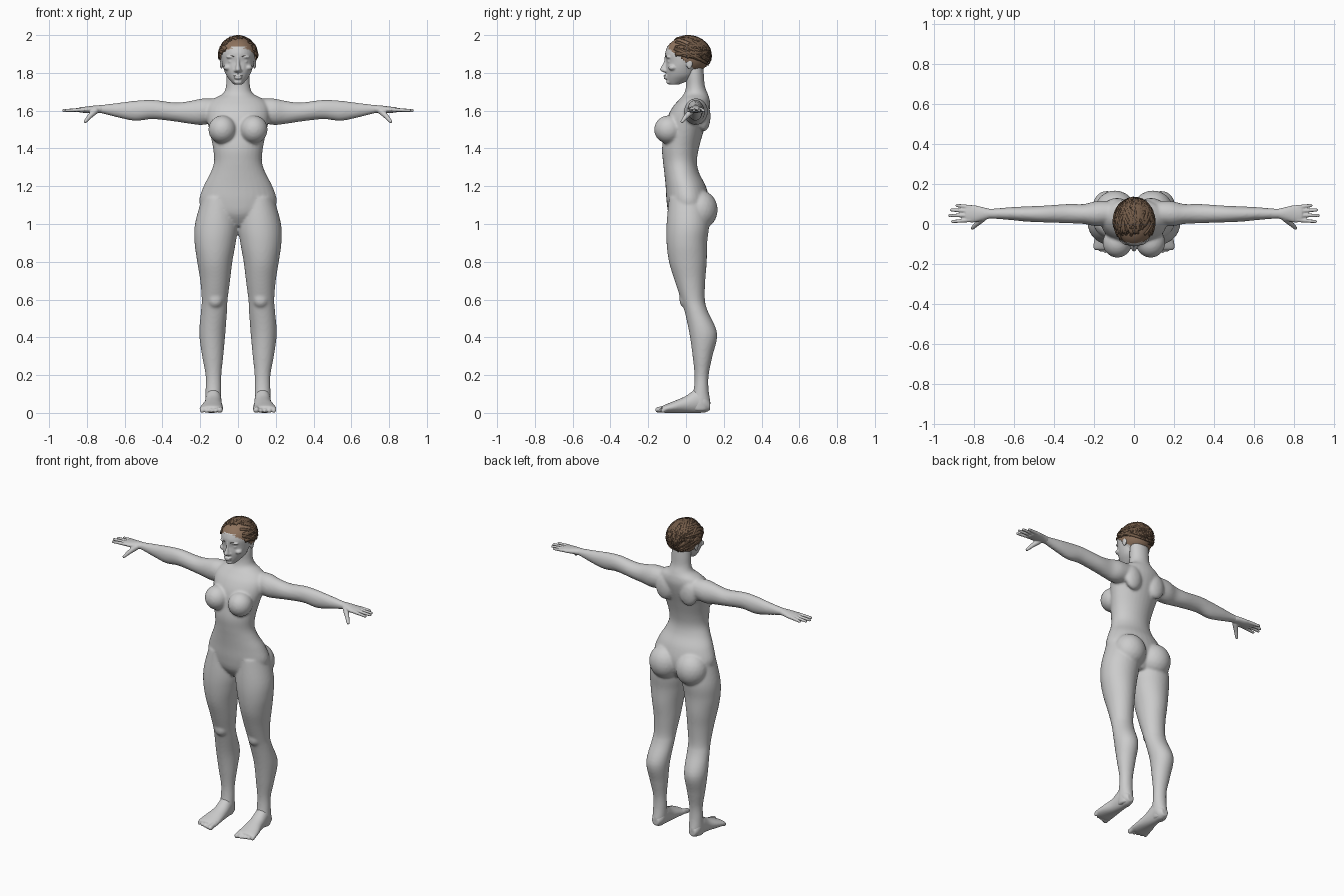
import bpy, bmesh, math, random
from mathutils import Vector, Matrix

if "Cube" in bpy.data.objects:
    bpy.data.objects.remove(bpy.data.objects["Cube"])
random.seed(4)


def material(name, rgb):
    m = bpy.data.materials.new(name)
    m.use_nodes = True
    col = (*rgb, 1)
    m.diffuse_color = col
    m.node_tree.nodes["Principled BSDF"].inputs["Base Color"].default_value = col
    return m


GREY = material("body grey", (.6, .6, .6))
SCALP = material("scalp brown", (.27, .17, .11))
HAIR = material("hair brown", (.17, .105, .065))
LASH = material("lash dark grey", (.12, .11, .1))
AXES = {"x": lambda t, a, b: (t, a, b),
        "y": lambda t, a, b: (a, t, b),
        "z": lambda t, a, b: (a, b, t)}


def spline(rows, steps=5):
    """Catmull-Rom through rows of numbers."""
    pts = [rows[0], *rows, rows[-1]]
    out = []
    for p, q, r, s in zip(pts, pts[1:], pts[2:], pts[3:]):
        for k in range(steps):
            t = k / steps
            out.append([b + .5 * t * (c - a + t * (2*a - 5*b + 4*c - d + t * (3*(b - c) + d - a)))
                        for a, b, c, d in zip(p, q, r, s)])
    return out + [list(rows[-1])]


def loft(bm, rows, axis="z", side=1, n=32):
    """Skin oval sections given as (position, a min, a max, b min, b max)."""
    rings = []
    for t, a0, a1, b0, b1 in spline(rows):
        ring = []
        for i in range(n):
            u = math.tau * i / n
            x, y, z = AXES[axis](t, (a0 + a1) / 2 + (a1 - a0) / 2 * math.cos(u),
                                 (b0 + b1) / 2 + (b1 - b0) / 2 * math.sin(u))
            ring.append(bm.verts.new((x * side, y, z)))
        rings.append(ring)
    for r, s in zip(rings, rings[1:]):
        for i in range(n):
            j = (i + 1) % n
            bm.faces.new((r[i], r[j], s[j], s[i]))
    bm.faces.new(rings[0])
    bm.faces.new(rings[-1])


def both(rows, bm, axis="z"):
    for side in (1, -1):
        loft(bm, rows, axis, side)


def centred(rows):
    return [(z, -w, w, y0, y1) for z, w, y0, y1 in rows]


def blob(bm, c, r, side=1):
    m = Matrix.Translation((c[0] * side, c[1], c[2])) @ Matrix.Diagonal((*r, 1))
    bmesh.ops.create_icosphere(bm, subdivisions=3, radius=1, matrix=m)


def pair(bm, c, r):
    for side in (1, -1):
        blob(bm, c, r, side)


def digit(bm, p, q, r0, r1, side, n=10):
    """Finger or toe as a chain of tapering balls."""
    for i in range(n):
        r = r0 + (r1 - r0) * i / (n - 1)
        blob(bm, Vector(p).lerp(Vector(q), i / (n - 1)), (r, r, r), side)


def finish(bm, name, mat, voxel=None, smooth=4):
    bmesh.ops.recalc_face_normals(bm, faces=bm.faces)
    for f in bm.faces:
        f.smooth = True
    me = bpy.data.meshes.new(name)
    bm.to_mesh(me)
    bm.free()
    me.materials.append(mat)
    ob = bpy.data.objects.new(name, me)
    bpy.context.collection.objects.link(ob)
    if voxel:
        rm = ob.modifiers.new("fuse", "REMESH")
        rm.mode, rm.voxel_size, rm.use_smooth_shade = "VOXEL", voxel, True
        sm = ob.modifiers.new("soften", "SMOOTH")
        sm.factor, sm.iterations = .5, smooth
    return ob


# Trunk, legs and arms fused into one body
bm = bmesh.new()
loft(bm, centred([
    (.99, .05, -.05, .08), (1.05, .17, -.09, .115), (1.12, .205, -.103, .125),
    (1.2, .182, -.108, .105), (1.27, .146, -.115, .07), (1.33, .127, -.122, .058),
    (1.4, .132, -.127, .068), (1.48, .148, -.115, .09), (1.56, .165, -.1, .115),
    (1.62, .165, -.07, .128), (1.66, .135, -.035, .125), (1.69, .08, -.01, .115),
    (1.73, .064, 0, .1), (1.79, .062, 0, .095), (1.85, .06, .01, .09)]))
both([(1.14, .02, .19, -.09, .11), (1, 0, .228, -.103, .122), (.9, .012, .23, -.103, .112),
      (.8, .03, .216, -.09, .11), (.7, .042, .2, -.06, .102), (.6, .055, .192, -.027, .1),
      (.54, .058, .196, -.008, .115), (.42, .067, .205, .018, .165), (.3, .078, .19, .035, .14),
      (.2, .088, .172, .045, .12), (.12, .088, .172, .04, .12), (.05, .09, .173, .02, .13),
      (.01, .1, .168, .03, .12)], bm)
both([(.07, .01, .11, 1.55, 1.66), (.18, -.01, .115, 1.525, 1.665), (.25, 0, .1, 1.53, 1.652),
      (.33, .004, .1, 1.542, 1.643), (.45, .008, .092, 1.555, 1.657), (.54, .012, .088, 1.546, 1.653),
      (.62, .02, .084, 1.56, 1.643), (.72, .027, .076, 1.585, 1.631), (.76, .025, .08, 1.59, 1.628)],
     bm, "x")
pair(bm, (.083, -.093, 1.5), (.074, .076, .075))
pair(bm, (.095, .073, 1.075), (.1, .095, .105))
pair(bm, (.12, -.005, .6), (.04, .03, .045))
pair(bm, (.085, .095, 1.57), (.06, .035, .08))
finish(bm, "body", GREY, .0075, 6)

# Feet with toes
bm = bmesh.new()
both([(.128, .11, .155, .015, .06), (.1, .092, .17, .002, .11), (.06, .088, .173, 0, .13),
      (0, .085, .178, 0, .09), (-.06, .08, .195, 0, .064), (-.11, .078, .204, 0, .044),
      (-.128, .085, .2, .004, .034)], bm, "y")
for side in (1, -1):
    for i in range(5):
        x, tip = .096 + .0235 * i, -.147 + .0065 * i
        r = .016 if i == 0 else .0115
        digit(bm, (x, -.1, .026), (x, tip, r), r, r, side, 5)
finish(bm, "feet", GREY, .005, 3)

# Hands with four fingers and a thumb
bm = bmesh.new()
both([(.72, .028, .075, 1.587, 1.63), (.76, .018, .085, 1.589, 1.627), (.8, .008, .094, 1.588, 1.622),
      (.835, .01, .094, 1.59, 1.618), (.845, .018, .088, 1.594, 1.614)], bm, "x")
for side in (1, -1):
    for y, y2, tip in ((.084, .093, .885), (.064, .07, .912), (.043, .043, .922), (.02, .012, .908)):
        digit(bm, (.82, y, 1.605), (tip, y2, 1.601), .0115, .0085, side)
    digit(bm, (.755, .03, 1.6), (.785, .002, 1.57), .018, .013, side)
    digit(bm, (.785, .002, 1.57), (.808, -.02, 1.543), .013, .009, side)
finish(bm, "hands", GREY, .004, 3)

# Head with face and ears
bm = bmesh.new()
blob(bm, (0, .005, 1.89), (.092, .113, .1))
loft(bm, centred([
    (1.738, .022, -.086, -.04), (1.758, .04, -.1, .01), (1.785, .061, -.104, .045),
    (1.82, .076, -.107, .06), (1.86, .086, -.105, .08), (1.9, .088, -.111, .09),
    (1.94, .08, -.1, .08)]))
loft(bm, centred([
    (1.802, .013, -.118, -.08), (1.815, .017, -.138, -.08), (1.835, .012, -.13, -.08),
    (1.86, .009, -.117, -.08), (1.89, .012, -.112, -.08)]))
pair(bm, (.013, -.108, 1.812), (.009, .012, .008))
blob(bm, (0, -.108, 1.785), (.026, .012, .006))
blob(bm, (0, -.107, 1.773), (.022, .012, .007))
blob(bm, (0, -.092, 1.752), (.022, .012, .013))
pair(bm, (.036, -.09, 1.884), (.028, .016, .007))
pair(bm, (.036, -.083, 1.86), (.017, .015, .009))
pair(bm, (.055, -.07, 1.828), (.022, .024, .016))
pair(bm, (.088, .018, 1.85), (.008, .018, .03))
finish(bm, "head", GREY, .0045, 3)

# Eyelashes and brows as thin arcs
for name, z, depth, bow in (("eyelash", 1.862, -.0985, .005), ("eyebrow", 1.886, -.1065, .004)):
    for side in (1, -1):
        cu = bpy.data.curves.new(name, "CURVE")
        cu.dimensions, cu.bevel_depth = "3D", .0016
        sp = cu.splines.new("POLY")
        sp.points.add(8)
        for i, p in enumerate(sp.points):
            t = i / 8
            p.co = (side * (.02 + .034 * t), depth + .017 * t * t, z + bow * math.sin(math.pi * t), 1)
        cu.materials.append(LASH)
        ob = bpy.data.objects.new(name + ("_left" if side > 0 else "_right"), cu)
        bpy.context.collection.objects.link(ob)

# Scalp cap trimmed along the hairline
CENTRE, SIZE = Vector((0, .007, 1.892)), Vector((.1, .119, .1))


def hairline(y):
    return max(1.8, 1.85 - .8 * y)


bm = bmesh.new()
bmesh.ops.create_uvsphere(bm, u_segments=64, v_segments=48, radius=1,
                          matrix=Matrix.Translation(CENTRE) @ Matrix.Diagonal((*SIZE, 1)))
low = [v for v in bm.verts if v.co.z < hairline(v.co.y)]
bmesh.ops.delete(bm, geom=low, context="VERTS")
finish(bm, "scalp_cap", SCALP)

# Swept-back tapered locks gathered at the nape
bm = bmesh.new()
for k in range(210):
    az, el = random.uniform(0, math.tau), random.uniform(-.1, 1.5)
    start = Vector((math.cos(az) * math.cos(el), math.sin(az) * math.cos(el), math.sin(el)))
    spot = CENTRE + start * SIZE
    if spot.z < hairline(spot.y) + .004 or (spot.y < -.06 and abs(spot.x) < .062 and spot.z < 1.978):
        continue
    end = Vector((random.uniform(-.55, .55), .9, random.uniform(-.75, .25))).normalized()
    reach, width = random.uniform(.45, .95), random.uniform(.006, .013)
    lift, last = random.uniform(1.01, 1.04), None
    for i in range(9):
        t = i / 8
        d = start.slerp(end, t * reach, start)
        across = d.cross(end - start)
        if across.length < .001:
            break
        across = across.normalized() * width * (1 - .85 * t * t)
        mid = CENTRE + d * SIZE * (lift + .025 * t)
        edge = [bm.verts.new(mid + across), bm.verts.new(mid + d * .004), bm.verts.new(mid - across)]
        if last:
            for a in (0, 1):
                bm.faces.new((last[a], last[a + 1], edge[a + 1], edge[a]))
        last = edge
locks = finish(bm, "hair_locks", HAIR)
thick = locks.modifiers.new("thickness", "SOLIDIFY")
thick.thickness = .003
